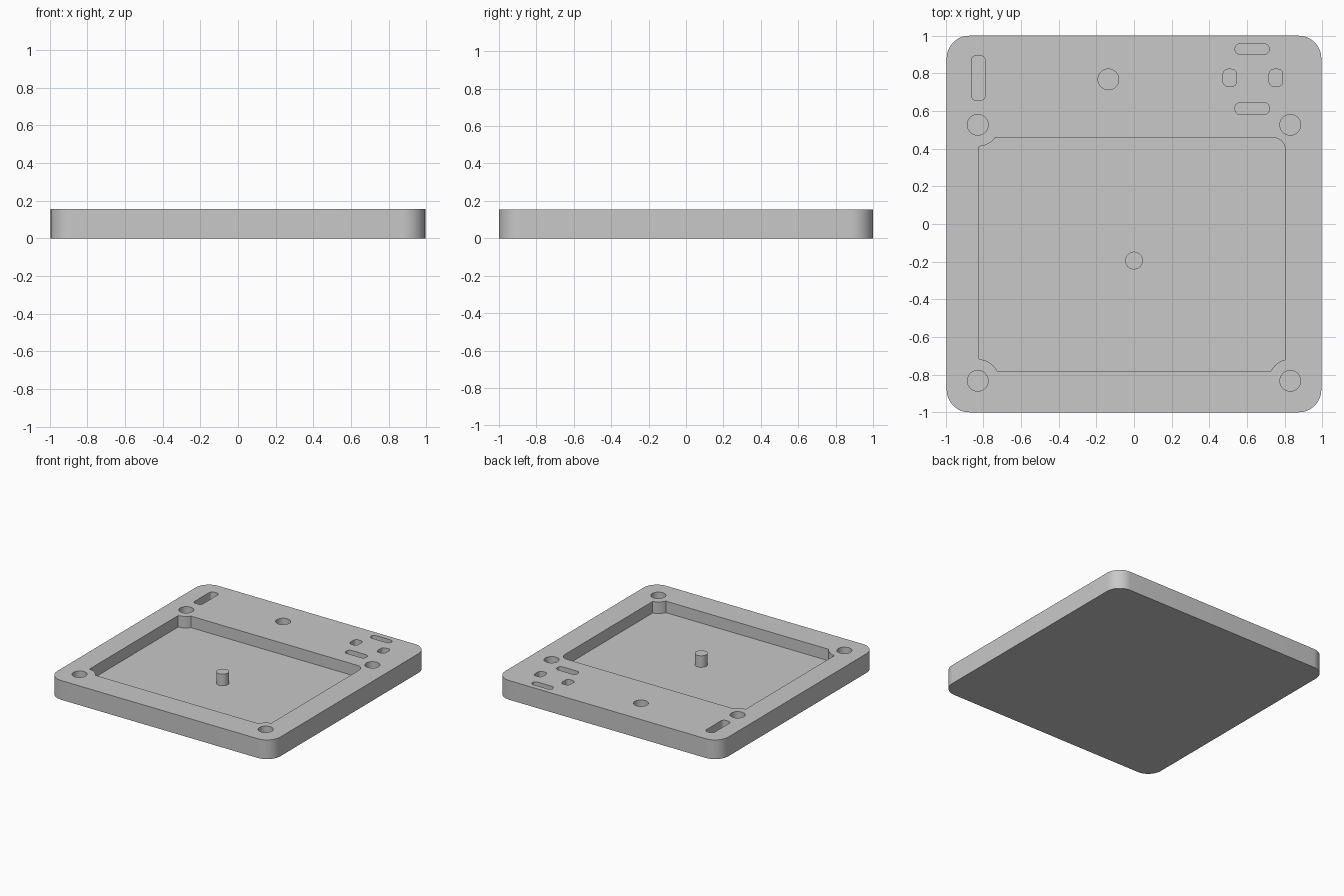
import bpy
import bmesh
from math import pi, cos, sin, acos, asin

cube = bpy.data.objects.get("Cube")
if cube:
    bpy.data.objects.remove(cube, do_unlink=True)

TOP, FLOOR = 0.155, 0.062
HOLE_R, BOSS_R = 0.055, 0.115

grey = bpy.data.materials.new("plain grey")
grey.use_nodes = True
colour = (0.58, 0.58, 0.58, 1)
grey.diffuse_color = colour
grey.node_tree.nodes["Principled BSDF"].inputs["Base Color"].default_value = colour


def arc(cx, cy, r, a0, a1, n):
    """Points along an arc."""
    return [(cx + r * cos(a0 + (a1 - a0) * i / n),
             cy + r * sin(a0 + (a1 - a0) * i / n)) for i in range(n + 1)]


def circle(x, y, r, n=40):
    return arc(x, y, r, 0, 2 * pi, n)[:-1]


def rounded_rect(x0, x1, y0, y1, r, n=8):
    centres = [(x1 - r, y1 - r), (x0 + r, y1 - r), (x0 + r, y0 + r), (x1 - r, y0 + r)]
    pts = []
    for i, (x, y) in enumerate(centres):
        pts += arc(x, y, r, i * pi / 2, (i + 1) * pi / 2, n)
    return pts


def extrude(bm, outline, z0, z1):
    """Raise a counter-clockwise outline into a closed prism."""
    low = [bm.verts.new((x, y, z0)) for x, y in outline]
    high = [bm.verts.new((x, y, z1)) for x, y in outline]
    bm.faces.new(low[::-1])
    bm.faces.new(high)
    for i in range(len(low)):
        j = (i + 1) % len(low)
        bm.faces.new((low[i], low[j], high[j], high[i]))


def make(name, prisms):
    bm = bmesh.new()
    for outline, z0, z1 in prisms:
        extrude(bm, outline, z0, z1)
    mesh = bpy.data.meshes.new(name)
    bm.to_mesh(mesh)
    bm.free()
    mesh.materials.append(grey)
    obj = bpy.data.objects.new(name, mesh)
    bpy.context.collection.objects.link(obj)
    return obj


def select(obj):
    bpy.ops.object.select_all(action='DESELECT')
    obj.select_set(True)
    bpy.context.view_layer.objects.active = obj


# Pocket outline: one rounded corner, three corners scalloped around the holes
px0, px1, py0, py1 = -0.822, 0.803, -0.782, 0.457
hx, hy0, hy1 = 0.83, -0.833, 0.527


def scallop(cx, cy):
    """Arc of a hole boss that bulges into the pocket, from the first wall to the next."""
    wall_x = px1 if cx > 0 else px0
    wall_y = py1 if cy > 0 else py0
    inward = -1 if cy > 0 else 1
    on_side = inward * acos((wall_x - cx) / BOSS_R)
    lift = asin((wall_y - cy) / BOSS_R)
    on_end = lift if cx < 0 else inward * pi - lift
    pts = arc(cx, cy, BOSS_R, on_side, on_end, 10)
    return pts if cx * cy > 0 else pts[::-1]


pocket = arc(px1 - 0.06, py1 - 0.06, 0.06, 0, pi / 2, 8)
pocket += scallop(-hx, hy1)[::1]
pocket += scallop(-hx, hy0)
pocket += scallop(hx, hy0)[::1]

# Round holes, slots and pocket to be cut
holes = [(-hx, hy0), (hx, hy0), (-hx, hy1), (hx, hy1), (-0.136, 0.768)]
slots = [(-0.864, -0.79, 0.657, 0.894),
         (0.537, 0.718, 0.902, 0.957), (0.537, 0.718, 0.582, 0.644),
         (0.473, 0.545, 0.731, 0.822), (0.718, 0.79, 0.731, 0.822)]


def wound(pts):
    """Return the outline in counter-clockwise order."""
    area = sum(a[0] * b[1] - b[0] * a[1] for a, b in zip(pts, pts[1:] + pts[:1]))
    return pts if area > 0 else pts[::-1]


cuts = [wound(pocket)]
cuts += [circle(x, y, HOLE_R) for x, y in holes]
cuts += [rounded_rect(*s, 0.026) for s in slots]

# Base plate with recesses
plate = make("base_plate", [(rounded_rect(-0.995, 0.995, -1, 1, 0.12, 16), 0, TOP)])
cutter = make("recess_cutter", [(c, FLOOR, TOP + 0.1) for c in cuts])
cutter.hide_render = True
mod = plate.modifiers.new("recesses", 'BOOLEAN')
mod.operation = 'DIFFERENCE'
mod.solver = 'EXACT'
mod.object = cutter
select(plate)
bpy.ops.object.modifier_apply(modifier=mod.name)
bpy.data.objects.remove(cutter, do_unlink=True)

# Centre pin standing on the pocket floor
pin = make("centre_pin", [(circle(0, -0.194, 0.047), FLOOR - 0.01, TOP)])

for obj in (plate, pin):
    select(obj)
    bpy.ops.object.shade_smooth_by_angle()
